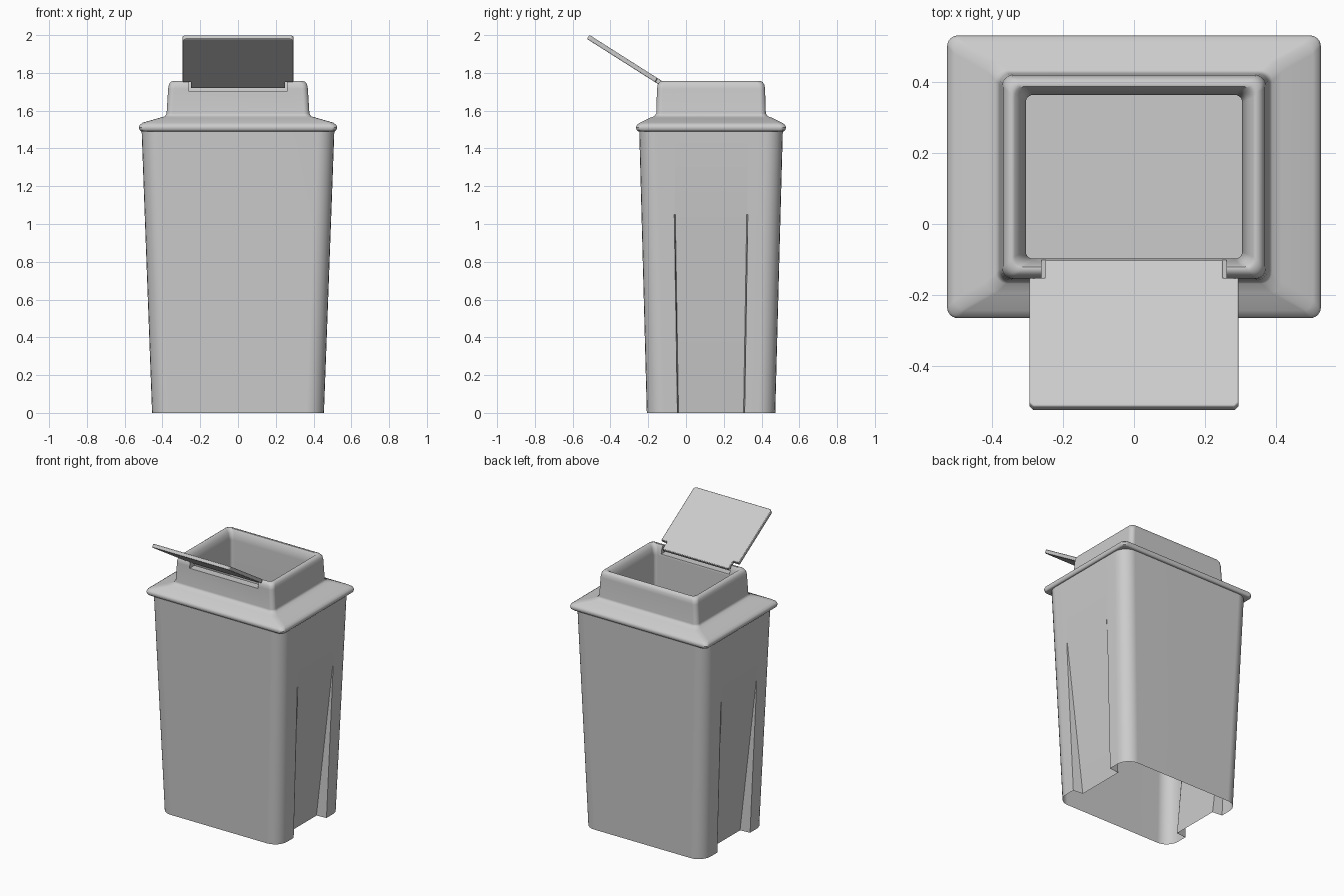
import bpy, bmesh, math
from mathutils import Vector

cube = bpy.data.objects.get("Cube")
if cube:
    bpy.data.objects.remove(cube, do_unlink=True)

CY = 0.1325  # depth centre of the bin; the open lid overhangs the front

grey = bpy.data.materials.new("grey_plastic")
grey.use_nodes = True
grey.diffuse_color = (0.6, 0.6, 0.6, 1)
grey.node_tree.nodes["Principled BSDF"].inputs["Base Color"].default_value = (0.6, 0.6, 0.6, 1)


def make_object(name, bm):
    bmesh.ops.recalc_face_normals(bm, faces=bm.faces)
    mesh = bpy.data.meshes.new(name)
    bm.to_mesh(mesh)
    bm.free()
    mesh.materials.append(grey)
    obj = bpy.data.objects.new(name, mesh)
    bpy.context.collection.objects.link(obj)
    return obj


def activate(obj):
    bpy.ops.object.select_all(action='DESELECT')
    obj.select_set(True)
    bpy.context.view_layer.objects.active = obj


def smooth(obj, angle=35):
    activate(obj)
    bpy.ops.object.shade_smooth_by_angle(angle=math.radians(angle))
    weighted = obj.modifiers.new("even_normals", 'WEIGHTED_NORMAL')
    weighted.keep_sharp = True


def ring(hx, hy, r, z, recess=None, steps=6):
    """Rounded rectangle; recess = (half width, depth) on both short sides."""
    pts = []
    for k, (sx, sy) in enumerate([(1, 1), (-1, 1), (-1, -1), (1, -1)]):
        for i in range(steps + 1):
            a = math.pi / 2 * (k + i / steps)
            pts.append((sx * (hx - r) + r * math.cos(a),
                        CY + sy * (hy - r) + r * math.sin(a), z))
        if recess and k in (1, 3):
            w, d = recess
            s = 1 if k == 3 else -1
            for inset, y in ((0, -w), (d, 0.006 - w), (d, w - 0.006), (0, w)):
                pts.append((s * (hx - inset), CY + s * y, z))
    return pts


def loft(name, rings, caps):
    bm = bmesh.new()
    loops = [[bm.verts.new(p) for p in pts] for pts in rings]
    n = len(loops[0])
    for low, high in zip(loops, loops[1:]):
        for i in range(n):
            j = (i + 1) % n
            bm.faces.new((low[i], low[j], high[j], high[i]))
    if caps:
        bm.faces.new(loops[0][::-1])
        bm.faces.new(loops[-1])
    return make_object(name, bm)


# Tapered shell, open underneath, with a recess fading out up each side
body = loft("body", [
    ring(0.455, 0.340, 0.09, 0, (0.178, 0.072)),
    ring(0.494, 0.368, 0.09, 1.05, (0.195, 0)),
    ring(0.510, 0.380, 0.09, 1.49, (0.195, 0)),
], False)
smooth(body)

# Flared rim, raised collar and inner well as one closed profile:
# half width, half depth, corner radius, height
profile = [
    (0.320, 0.245, 0.03, 0.98),
    (0.320, 0.245, 0.03, 1.49),
    (0.513, 0.385, 0.03, 1.49),
    (0.522, 0.394, 0.03, 1.498),
    (0.525, 0.397, 0.03, 1.512),
    (0.520, 0.392, 0.03, 1.525),
    (0.503, 0.375, 0.03, 1.537),
    (0.415, 0.325, 0.03, 1.562),
    (0.388, 0.300, 0.03, 1.570),
    (0.378, 0.290, 0.03, 1.585),
    (0.370, 0.286, 0.03, 1.715),
    (0.366, 0.282, 0.03, 1.738),
    (0.357, 0.273, 0.03, 1.752),
    (0.345, 0.262, 0.03, 1.757),
    (0.335, 0.254, 0.03, 1.755),
    (0.318, 0.242, 0.025, 1.735),
    (0.304, 0.230, 0.02, 1.690),
    (0.304, 0.230, 0.02, 1.00),
]
collar = loft("rim_and_collar", [ring(*p) for p in profile], True)

# Hinge notch in the front of the collar
bm = bmesh.new()
bmesh.ops.create_cube(bm, size=1)
bmesh.ops.scale(bm, vec=(0.52, 0.12, 0.1), verts=bm.verts)
bmesh.ops.translate(bm, vec=(0, -0.15, 1.752), verts=bm.verts)
cutter = make_object("notch_cutter", bm)
cutter.hide_render = True
notch = collar.modifiers.new("hinge_notch", 'BOOLEAN')
notch.operation = 'DIFFERENCE'
notch.solver = 'EXACT'
notch.object = cutter
activate(collar)
bpy.ops.object.modifier_apply(modifier=notch.name)
bpy.data.objects.remove(cutter, do_unlink=True)
smooth(collar, 40)

# Open lid: a plate with a narrower hinge tongue, leaning forward
tilt = math.radians(32.4)
along = Vector((0, -math.cos(tilt), math.sin(tilt)))
down = Vector((0, -math.sin(tilt), -math.cos(tilt)))
hinge = Vector((0, -0.10, 1.74))
half = [(0.25, 0), (0.25, 0.06), (0.294, 0.06), (0.294, 0.475), (0.283, 0.487)]
outline = half + [(-x, s) for x, s in reversed(half)]
bm = bmesh.new()
face = bm.faces.new([bm.verts.new(hinge + along * s + Vector((x, 0, 0))) for x, s in outline])
extruded = bmesh.ops.extrude_face_region(bm, geom=[face], use_keep_orig=True)
bmesh.ops.translate(bm, vec=down * 0.025,
                    verts=[v for v in extruded["geom"] if isinstance(v, bmesh.types.BMVert)])
lid = make_object("lid", bm)
bevel = lid.modifiers.new("soft_edges", 'BEVEL')
bevel.width = 0.004
bevel.segments = 2
smooth(lid)
